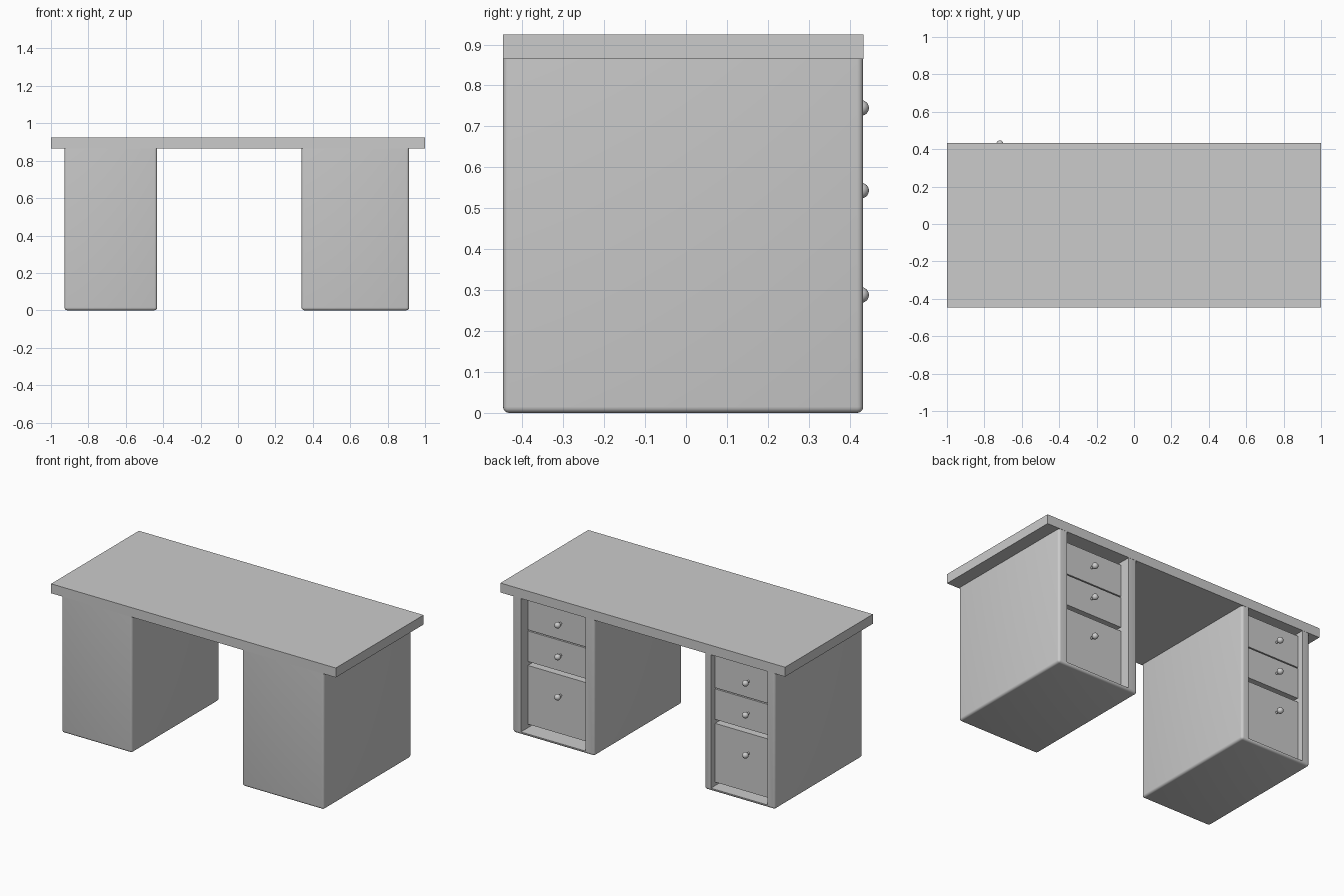
import bpy, bmesh
from mathutils import Matrix, Vector

if "Cube" in bpy.data.objects:
    bpy.data.objects.remove(bpy.data.objects["Cube"])

BACK, FACE, TOP_Z = -0.447, 0.433, 0.865


def box(name, lo, hi, bevel=0.0):
    """Axis-aligned box; bevel rounds every edge except the top rim."""
    lo, hi = Vector(lo), Vector(hi)
    bm = bmesh.new()
    m = Matrix.Translation((lo + hi) / 2) @ Matrix.Diagonal((*(hi - lo), 1))
    bmesh.ops.create_cube(bm, size=1, matrix=m)
    if bevel:
        edges = [e for e in bm.edges
                 if min(v.co.z for v in e.verts) < hi.z - 1e-4]
        bmesh.ops.bevel(bm, geom=edges, offset=bevel, segments=4,
                        profile=0.5, affect='EDGES')
    return to_object(name, bm)


def to_object(name, bm):
    mesh = bpy.data.meshes.new(name)
    bm.to_mesh(mesh)
    bm.free()
    obj = bpy.data.objects.new(name, mesh)
    bpy.context.collection.objects.link(obj)
    return obj


def smooth(obj):
    bpy.ops.object.select_all(action='DESELECT')
    obj.select_set(True)
    bpy.context.view_layer.objects.active = obj
    bpy.ops.object.shade_smooth_by_angle()


def knob(name, x, front, z):
    """Round ball on a short stem pointing to +y."""
    bm = bmesh.new()
    bmesh.ops.create_uvsphere(bm, u_segments=24, v_segments=12, radius=0.019,
                              matrix=Matrix.Translation((x, front + 0.033, z)))
    stem = Matrix.Translation((x, front + 0.012, z)) @ Matrix.Rotation(1.570796, 4, 'X')
    bmesh.ops.create_cone(bm, cap_ends=True, segments=16, radius1=0.007,
                          radius2=0.007, depth=0.03, matrix=stem)
    smooth(to_object(name, bm))


def pedestal(side, x0, x1, open0, open1, front, knob_x):
    # Rounded cabinet shell, hollowed from the drawer side
    shell = box(side + "_cabinet", (x0, BACK, 0), (x1, FACE, TOP_Z), 0.015)
    cutter = box("cutter", (open0, BACK + 0.04, 0.017), (open1, FACE + 0.1, TOP_Z + 0.1))
    smooth(shell)
    mod = shell.modifiers.new("hollow", 'BOOLEAN')
    mod.object, mod.operation, mod.solver = cutter, 'DIFFERENCE', 'EXACT'
    bpy.ops.object.modifier_apply(modifier=mod.name)
    bpy.data.objects.remove(cutter)
    smooth(shell)
    # Drawers with one knob each
    for label, z0, z1, kz in (("upper", 0.641, 0.845, 0.745),
                              ("middle", 0.440, 0.634, 0.543),
                              ("lower", 0.042, 0.415, 0.288)):
        box(f"{side}_{label}_drawer", (open0 + 0.003, BACK + 0.06, z0),
            (open1 - 0.003, front, z1))
        knob(f"{side}_{label}_knob", knob_x, front, kz)


# Desk top
box("desk_top", (-1, BACK, TOP_Z), (1, 0.434, 0.925))

# Two drawer pedestals of slightly different widths
pedestal("left", -0.928, -0.432, -0.877, -0.478, 0.395, -0.717)
pedestal("right", 0.34, 0.915, 0.402, 0.857, 0.367, 0.622)
